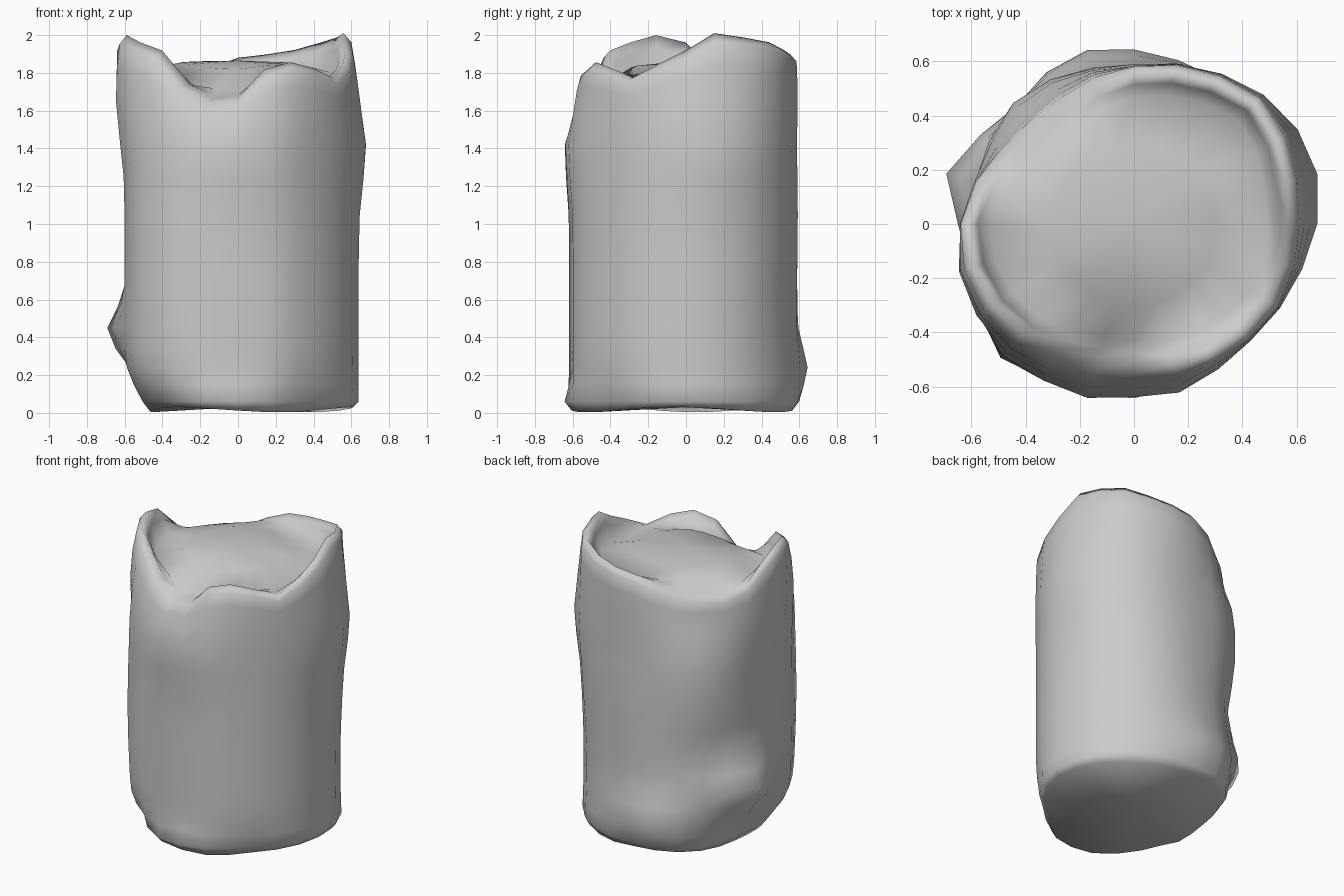
import bpy, bmesh
from math import cos, sin, exp, radians

if "Cube" in bpy.data.objects:
    bpy.data.objects.remove(bpy.data.objects["Cube"])

N = 24  # sides around the sack


def lerp_loop(points, a):
    """Interpolate (angle, value) points around a closed 360 degree loop."""
    pts = [(points[-1][0] - 360, points[-1][1])] + points + [(points[0][0] + 360, points[0][1])]
    for (a0, v0), (a1, v1) in zip(pts, pts[1:]):
        if a0 <= a <= a1:
            return v0 + (v1 - v0) * (a - a0) / (a1 - a0)


# Plan outline of the body, rim outline, rim height, height of crease inside rim
BODY = [(0, .64), (18, .655), (40, .675), (64, .635), (90, .59), (120, .60), (150, .60),
        (180, .595), (203, .635), (220, .665), (253, .645), (270, .605), (285, .62),
        (312, .605), (331, .62)]
RIM_R = [(0, .60), (18, .61), (42, .66), (64, .62), (90, .58), (118, .53), (144, .54),
         (167, .61), (180, .64), (200, .64), (220, .61), (250, .54), (270, .54),
         (294, .575), (330, .61)]
RIM_Z = [(0, 1.92), (15, 2.01), (42, 1.97), (64, 1.91), (90, 1.88), (105, 1.83), (120, 1.76),
         (150, 1.74), (165, 1.80), (180, 1.96), (195, 2.0), (214, 1.95), (228, 1.91),
         (240, 1.74), (252, 1.66), (272, 1.67), (288, 1.85), (306, 1.86), (330, 1.77)]
INNER_Z = [(0, 1.78), (18, 1.81), (54, 1.81), (90, 1.82), (110, 1.83), (126, 1.83),
           (150, 1.82), (180, 1.81), (216, 1.78), (245, 1.72), (270, 1.71), (300, 1.76),
           (330, 1.78)]

# Bulges and dents: angle, height, angular spread, height spread, amount
DENTS = [(165, .44, 17, .15, .12), (168, .04, 30, .16, -.11), (225, .85, 14, .7, .035),
         (215, .0, 24, .14, -.12), (95, .24, 20, .13, .05), (115, .25, 20, .2, .04),
         (268, .06, 14, .09, .04), (14, 1.40, 25, .25, .05), (270, 1.38, 25, .22, .035),
         (190, 1.68, 25, .28, .06), (135, 1.75, 26, .22, -.05), (135, 1.15, 18, .3, .035),
         (90, 1.4, 18, .2, -.015), (313, .03, 22, .15, -.04), (45, .4, 25, .6, -.04),
         (145, .72, 18, .1, -.03)]


def body_radius(a, z):
    r = lerp_loop(BODY, a)
    for da, dz, sa, sz, amt in DENTS:
        d = (a - da + 180) % 360 - 180
        r += amt * exp(-(d / sa) ** 2 - ((z - dz) / sz) ** 2)
    return r


bm = bmesh.new()
angles = [i * 360 / N for i in range(N)]


def ring(fn):
    out = []
    for a in angles:
        r, z = fn(a)
        t = radians(a)
        out.append(bm.verts.new((r * cos(t), r * sin(t), z)))
    return out


def foot_z(a):
    return .017 + .014 * cos(radians(3 * a + 20))


rings = [
    # bottom edge
    ring(lambda a: (body_radius(a, .02) - .03, foot_z(a))),
    ring(lambda a: (body_radius(a, .06), .06)),
]
# side wall
for z in (.15, .24, .34, .45, .56, .68, .85, 1.05, 1.25, 1.42):
    rings.append(ring(lambda a: (body_radius(a, z), z)))
# shoulder follows the uneven rim
for rise, blend, probe in ((.4, .15, 1.6), (.72, .4, 1.7), (.92, .75, 1.75)):
    rings.append(ring(lambda a: (
        body_radius(a, probe) * (1 - blend) + lerp_loop(RIM_R, a) * blend,
        1.42 + (lerp_loop(RIM_Z, a) - 1.42) * rise)))
# rounded rim, inner crease and domed top
rings.append(ring(lambda a: (lerp_loop(RIM_R, a) - .03, lerp_loop(RIM_Z, a))))
rings.append(ring(lambda a: (lerp_loop(RIM_R, a) - .065,
                             lerp_loop(RIM_Z, a) * .6 + lerp_loop(INNER_Z, a) * .4)))
rings.append(ring(lambda a: (lerp_loop(RIM_R, a) - .11, lerp_loop(INNER_Z, a))))
rings.append(ring(lambda a: (.3, 1.88 * .65 + lerp_loop(INNER_Z, a) * .35)))

for lo, hi in zip(rings, rings[1:]):
    for i in range(N):
        j = (i + 1) % N
        bm.faces.new((lo[i], lo[j], hi[j], hi[i]))

# close top and bottom with fans
top = bm.verts.new((0, 0, 1.865))
base = bm.verts.new((0, 0, .03))
for i in range(N):
    j = (i + 1) % N
    bm.faces.new((rings[-1][i], rings[-1][j], top))
    bm.faces.new((rings[0][j], rings[0][i], base))

bmesh.ops.recalc_face_normals(bm, faces=bm.faces)
mesh = bpy.data.meshes.new("crumpled_sack")
bm.to_mesh(mesh)
bm.free()
sack = bpy.data.objects.new("crumpled_sack", mesh)
bpy.context.collection.objects.link(sack)
bpy.context.view_layer.objects.active = sack
sack.select_set(True)
bpy.ops.object.shade_smooth()
